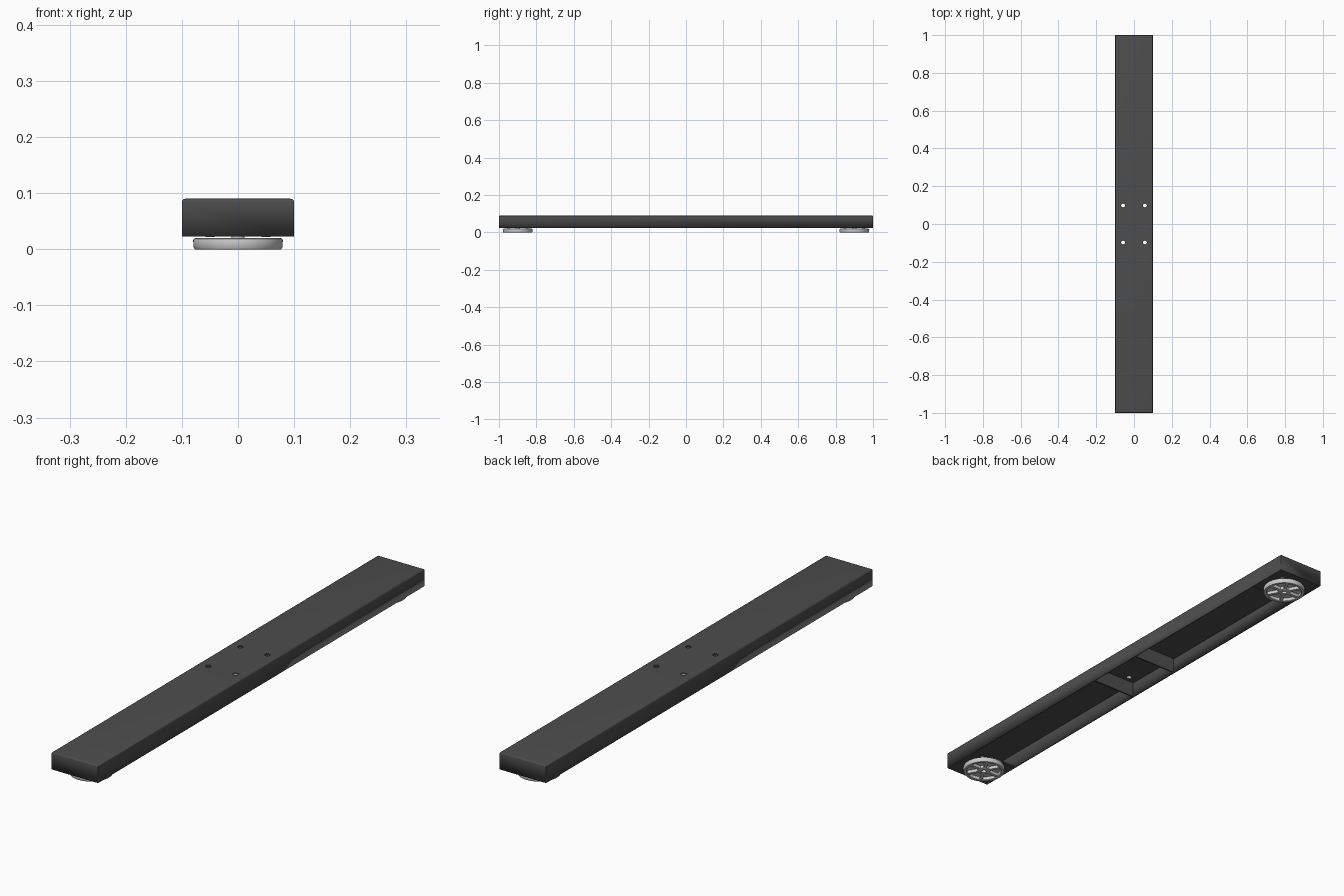
import bpy, bmesh, math
from mathutils import Matrix

if "Cube" in bpy.data.objects:
    bpy.data.objects.remove(bpy.data.objects["Cube"])

L, W, Z0, Z1, T = 2.0, 0.2, 0.023, 0.09, 0.006

dark = bpy.data.materials.new("dark_metal")
dark.diffuse_color = (0.075, 0.075, 0.075, 1)
dark.use_nodes = True
dark.node_tree.nodes["Principled BSDF"].inputs["Base Color"].default_value = dark.diffuse_color


def finish(name, bm, mat=None, smooth=False):
    bmesh.ops.recalc_face_normals(bm, faces=bm.faces)
    me = bpy.data.meshes.new(name)
    bm.to_mesh(me)
    bm.free()
    ob = bpy.data.objects.new(name, me)
    bpy.context.collection.objects.link(ob)
    if mat:
        me.materials.append(mat)
    if smooth:
        bpy.ops.object.select_all(action='DESELECT')
        bpy.context.view_layer.objects.active = ob
        ob.select_set(True)
        bpy.ops.object.shade_smooth_by_angle(angle=math.radians(35))
    return ob


def add_box(bm, lo, hi, rot=None):
    c = [(a + b) / 2 for a, b in zip(lo, hi)]
    s = [b - a for a, b in zip(lo, hi)]
    m = Matrix.Translation(c) @ Matrix.Diagonal((*s, 1))
    return bmesh.ops.create_cube(bm, size=1, matrix=(rot @ m) if rot else m)["verts"]


def add_cyl(bm, x, y, r, z0, z1, n=32):
    bmesh.ops.create_cone(bm, cap_ends=True, segments=n, radius1=r, radius2=r,
                          depth=z1 - z0, matrix=Matrix.Translation((x, y, (z0 + z1) / 2)))


def cut(ob, cutter):
    cutter.hide_render = True
    cutter.hide_set(True)
    cutter.display_type = 'WIRE'
    mod = ob.modifiers.new("holes", 'BOOLEAN')
    mod.operation, mod.object, mod.solver = 'DIFFERENCE', cutter, 'EXACT'


# Folded sheet channel: open below, softened top edges
bm = bmesh.new()
add_box(bm, (-W / 2, -L / 2, Z0), (W / 2, L / 2, Z1))
top = [e for e in bm.edges if all(v.co.z > Z1 - 1e-4 for v in e.verts)]
bmesh.ops.bevel(bm, geom=top, offset=0.006, segments=4, profile=0.5, affect='EDGES')
bottom = [f for f in bm.faces if all(v.co.z < Z0 + 1e-4 for v in f.verts)]
bmesh.ops.delete(bm, geom=bottom, context='FACES')
channel = finish("channel", bm, dark, True)
sol = channel.modifiers.new("sheet", 'SOLIDIFY')
sol.thickness, sol.offset = T, -1

# Four mounting holes through the top
bm = bmesh.new()
for x in (-0.058, 0.058):
    for y in (-0.098, 0.098):
        add_cyl(bm, x, y, 0.01, 0.07, 0.12, 24)
cut(channel, finish("hole_cutter", bm))

for side, label in ((-1, "front"), (1, "back")):
    # Cross rib near the middle
    bm = bmesh.new()
    y = side * 0.122
    add_box(bm, (-W / 2 + T, y - T / 2, Z0 + 0.001), (W / 2 - T, y + T / 2, Z1 - T))
    finish(label + "_rib", bm, dark)

    # Plate closing the underside above the foot
    bm = bmesh.new()
    y0, y1 = sorted((side * 0.83, side * (1 - T)))
    add_box(bm, (-W / 2 + T, y0, Z0 + 0.001), (W / 2 - T, y1, Z0 + 0.007))
    finish(label + "_foot_plate", bm, dark)

    fy = side * 0.9
    # Foot shell: lathed profile with a hollow underside and a hub
    profile = [(0, 0.02), (0.076, 0.02), (0.079, 0.0185), (0.08, 0.016), (0.079, 0.003),
               (0.077, 0), (0.068, 0), (0.066, 0.002), (0.066, 0.014), (0.024, 0.014),
               (0.024, 0.002), (0.022, 0.001), (0.009, 0.001), (0.009, 0.012), (0, 0.012)]
    bm = bmesh.new()
    vs = [bm.verts.new((r, 0, z)) for r, z in profile]
    es = [bm.edges.new(p) for p in zip(vs, vs[1:])]
    bmesh.ops.spin(bm, geom=vs + es, cent=(0, 0, 0), axis=(0, 0, 1),
                   angle=math.tau, steps=64)
    bmesh.ops.remove_doubles(bm, verts=bm.verts, dist=1e-5)
    bmesh.ops.translate(bm, verts=bm.verts, vec=(0, fy, 0))
    finish(label + "_foot", bm, None, True)

    # Radial spokes under the foot
    bm = bmesh.new()
    for i in range(6):
        rot = Matrix.Translation((0, fy, 0)) @ Matrix.Rotation(i * math.tau / 6, 4, 'Z')
        add_box(bm, (0.022, -0.006, 0.002), (0.068, 0.006, 0.015), rot)
    finish(label + "_foot_spokes", bm)

    # Threaded stem and lock nut
    bm = bmesh.new()
    add_cyl(bm, 0, fy, 0.012, 0.018, 0.05)
    add_cyl(bm, 0, fy, 0.02, 0.0305, 0.04, 6)
    finish(label + "_stem", bm, None, True)

    # Plate bolts
    bm = bmesh.new()
    for x in (-0.05, 0.05):
        for dy in (-0.05, 0.05):
            add_cyl(bm, x, fy + dy, 0.008, 0.0215, 0.028, 16)
    finish(label + "_bolts", bm, None, True)
